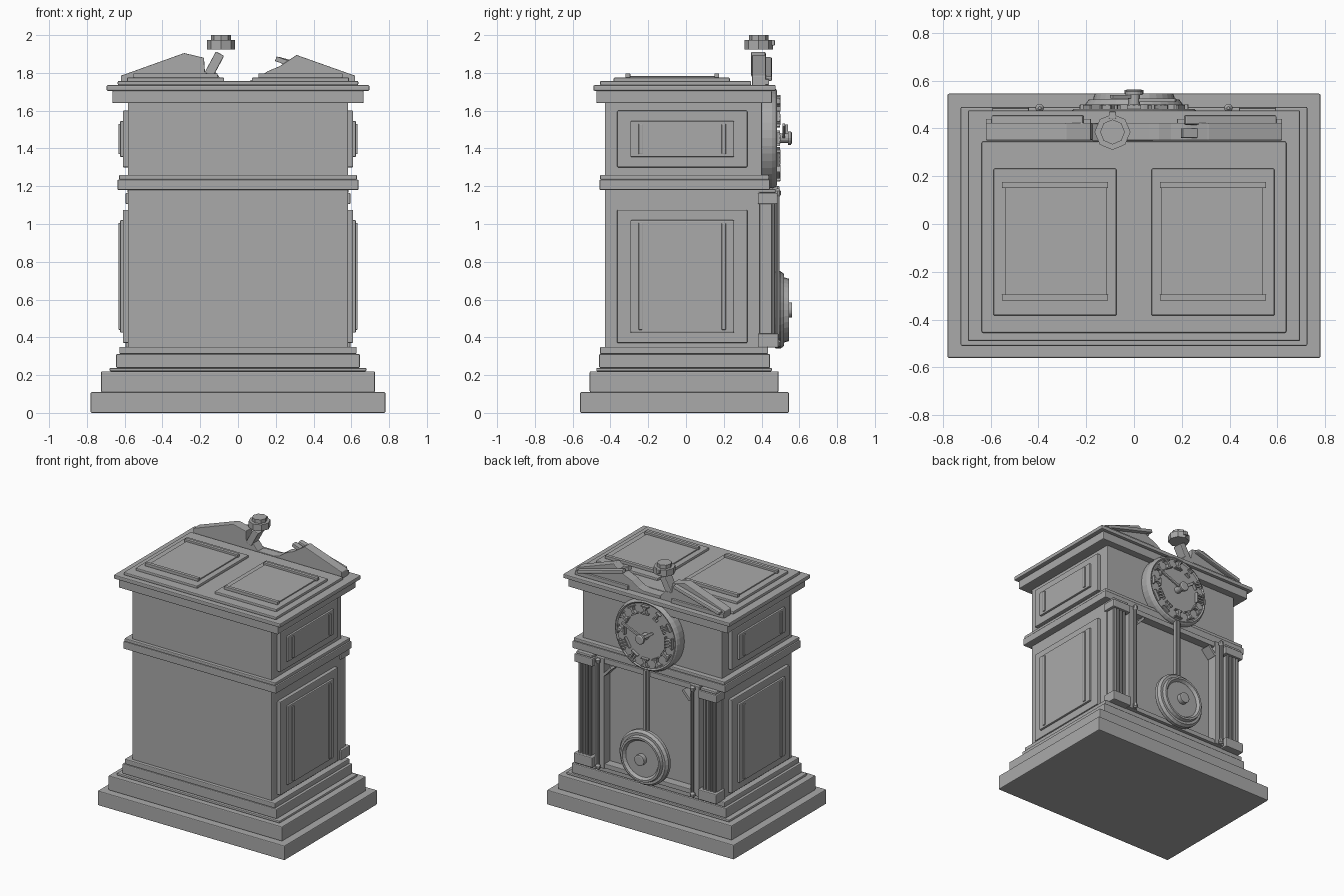
import bpy, bmesh, math
from mathutils import Vector

cube = bpy.data.objects.get("Cube")
if cube:
    bpy.data.objects.remove(cube, do_unlink=True)

stone = bpy.data.materials.new("plain_grey")
stone.use_nodes = True
GREY = (0.4, 0.4, 0.4, 1)
stone.diffuse_color = GREY
stone.node_tree.nodes["Principled BSDF"].inputs["Base Color"].default_value = GREY


def finish(name, bm, bevel=0.0):
    bmesh.ops.recalc_face_normals(bm, faces=bm.faces)
    mesh = bpy.data.meshes.new(name)
    bm.to_mesh(mesh)
    bm.free()
    mesh.materials.append(stone)
    ob = bpy.data.objects.new(name, mesh)
    bpy.context.collection.objects.link(ob)
    if bevel:
        mod = ob.modifiers.new("soft_edges", "BEVEL")
        mod.width = bevel
        mod.segments = 2
        mod.limit_method = "ANGLE"
    return ob


def box(name, x, y, z, bevel=0.006):
    """Box from (min, max) pairs."""
    bm = bmesh.new()
    bmesh.ops.create_cube(bm, size=1)
    for v in bm.verts:
        v.co = [r[0] if c < 0 else r[1] for c, r in zip(v.co, (x, y, z))]
    return finish(name, bm, bevel)


def prism(name, outline, y, bevel=0.004):
    """Outline in x and z, extruded along y."""
    bm = bmesh.new()
    face = bm.faces.new([bm.verts.new((px, y[0], pz)) for px, pz in outline])
    ext = bmesh.ops.extrude_face_region(bm, geom=[face])
    moved = [g for g in ext["geom"] if isinstance(g, bmesh.types.BMVert)]
    bmesh.ops.translate(bm, verts=moved, vec=(0, y[1] - y[0], 0))
    return finish(name, bm, bevel)


def bar(name, a, b, width, y, bevel=0.003):
    """Flat bar between two x-z points."""
    a, b = Vector(a), Vector(b)
    d = (b - a).normalized() * width / 2
    n = Vector((-d.y, d.x))
    return prism(name, [a + n, a - n, b - n, b + n], y, bevel)


def lathe(name, profile, centre, axis="Y", sides=32):
    """Turn (radius, height) points about a vertical or depth axis."""
    bm = bmesh.new()
    rings = []
    for r, h in profile:
        ring = []
        for i in range(sides):
            t = math.tau * i / sides
            u, v = r * math.cos(t), r * math.sin(t)
            p = (u, h, v) if axis == "Y" else (u, v, h)
            ring.append(bm.verts.new(Vector(centre) + Vector(p)))
        rings.append(ring)
    for lo, hi in zip(rings, rings[1:]):
        for i in range(sides):
            j = (i + 1) % sides
            bm.faces.new((lo[i], lo[j], hi[j], hi[i]))
    bm.faces.new(rings[0])
    bm.faces.new(rings[-1])
    return finish(name, bm)


# Stepped base, case and mouldings: half width, depth range, height range
for name, w, y, z in (
    ("plinth", 0.78, (-0.56, 0.545), (0, 0.11)),
    ("base_step", 0.725, (-0.51, 0.49), (0.11, 0.22)),
    ("base_fillet", 0.68, (-0.475, 0.455), (0.22, 0.238)),
    ("base_moulding", 0.645, (-0.46, 0.445), (0.238, 0.312)),
    ("base_bead", 0.628, (-0.455, 0.435), (0.312, 0.35)),
    ("lower_case", 0.583, (-0.43, 0.392), (0.34, 1.19)),
    ("middle_moulding", 0.638, (-0.458, 0.445), (1.18, 1.235)),
    ("middle_bead", 0.63, (-0.455, 0.44), (1.235, 1.26)),
    ("upper_case", 0.583, (-0.43, 0.402), (1.25, 1.65)),
    ("cornice", 0.665, (-0.475, 0.455), (1.64, 1.705)),
    ("cornice_lip", 0.695, (-0.49, 0.475), (1.705, 1.735)),
    ("roof_slab", 0.637, (-0.455, 0.345), (1.735, 1.757)),
):
    box(name, (-w, w), y, z)

# Layered side panels with upright strips
for s, side in ((-1, "right"), (1, "left")):
    def out(depth):
        return tuple(sorted((s * 0.57, s * depth)))
    for level, z0, z1 in (("lower", 0.37, 1.075), ("upper", 1.3, 1.6)):
        tag = f"{side}_{level}"
        box(tag + "_panel", out(0.61), (-0.365, 0.325), (z0, z1))
        box(tag + "_inset", out(0.625), (-0.295, 0.255), (z0 + 0.055, z1 - 0.055))
        for y in (-0.24, 0.2):
            box(tag + "_strip", out(0.633), (y - 0.011, y + 0.011), (z0 + 0.07, z1 - 0.07), 0.003)

    # Roof panels
    def across(a, b):
        return tuple(sorted((s * a, s * b)))
    box(side + "_roof_panel", across(0.073, 0.588), (-0.383, 0.232), (1.75, 1.775))
    box(side + "_roof_inset", across(0.115, 0.54), (-0.31, 0.165), (1.77, 1.783), 0.003)
    for y in (-0.308, 0.163):
        box(side + "_roof_strip", across(0.108, 0.553), (y - 0.013, y + 0.013), (1.775, 1.798), 0.003)

    # Fluted columns
    box(side + "_column_foot", across(0.44, 0.595), (0.38, 0.49), (0.345, 0.42))
    box(side + "_column_cap", across(0.44, 0.595), (0.38, 0.485), (1.105, 1.165))
    box(side + "_column_collar", across(0.45, 0.585), (0.38, 0.475), (1.165, 1.185))
    box(side + "_column_core", across(0.465, 0.575), (0.38, 0.455), (0.41, 1.11))
    for i in range(4):
        x = s * (0.477 + i * 0.0285)
        lathe(side + "_flute", [(0.011, 0.41), (0.011, 1.11)], (x, 0.46, 0), "Z", 8)

    # Slim door posts with knobs at both ends
    post = [(0.006, 0.345), (0.018, 0.355), (0.018, 0.375), (0.011, 0.385), (0.011, 1.145),
            (0.018, 1.155), (0.018, 1.175), (0.006, 1.188)]
    lathe(side + "_door_post", post, (s * 0.395, 0.485, 0), "Z", 10)
    box(side + "_door_stile", across(0.36, 0.435), (0.385, 0.465), (0.35, 1.18), 0.004)
    bar(side + "_corner_bracket", (s * 0.36, 1.06), (s * 0.30, 1.125), 0.02, (0.39, 0.47))

# Door rails and pendulum
box("door_top_rail", (-0.38, 0.38), (0.385, 0.455), (1.14, 1.18), 0.004)
box("door_bottom_rail", (-0.38, 0.38), (0.385, 0.455), (0.35, 0.385), 0.004)
box("pendulum_rod", (-0.022, 0.022), (0.455, 0.485), (0.6, 1.2), 0.004)
box("pendulum_rod_rib", (-0.009, 0.009), (0.48, 0.495), (0.6, 1.2), 0.003)
lathe("pendulum_bob", [(0.195, 0.465), (0.205, 0.475), (0.205, 0.5), (0.19, 0.52), (0.172, 0.52),
                       (0.165, 0.545), (0.15, 0.545), (0.135, 0.525), (0.04, 0.525),
                       (0.04, 0.56), (0.03, 0.562)], (0, 0, 0.545))

# Clock dial with raised rim
DIAL_Z = 1.455
lathe("dial", [(0.268, 0.39), (0.268, 0.455), (0.26, 0.475), (0.25, 0.482), (0.24, 0.475)],
      (0, 0, DIAL_Z), sides=40)


def dial_point(r, angle, shift=0.0):
    """Point on the dial; angle runs from the top, shift is sideways."""
    sn, cs = math.sin(angle), math.cos(angle)
    return (-r * sn - shift * cs, DIAL_Z + r * cs - shift * sn)


# Hour markers as groups of radial bars, crossed on some hours
for hour in range(12):
    a = math.tau * hour / 12
    crossed = hour in (0, 4, 5, 6, 9, 10, 11)
    count = 2 if crossed else hour % 5
    for i in range(count):
        off = (i - (count - 1) / 2) * 0.022
        lean = -off * 2 if crossed else 0
        bar("hour_marker", dial_point(0.17, a, off), dial_point(0.225, a, off + lean),
            0.012, (0.47, 0.5), 0)
    for r in (0.17, 0.225):
        w = 0.011 * max(count, 1) + 0.008
        bar("hour_marker_serif", dial_point(r, a, -w), dial_point(r, a, w), 0.008, (0.47, 0.498), 0)

# Hands and hub
bar("long_hand", (0, DIAL_Z), (0.175, DIAL_Z + 0.07), 0.018, (0.51, 0.525))
bar("short_hand", (0, DIAL_Z), (-0.095, DIAL_Z + 0.065), 0.022, (0.525, 0.54))
lathe("hand_hub", [(0.025, 0.47), (0.025, 0.54), (0.036, 0.54), (0.036, 0.555), (0.028, 0.56)],
      (0, 0, DIAL_Z), sides=16)

# Broken pediment
prism("pediment_right", [(-0.62, 1.73), (-0.62, 1.785), (-0.285, 1.905), (-0.18, 1.88),
                         (-0.175, 1.805), (-0.12, 1.805), (-0.08, 1.755), (-0.08, 1.73)], (0.35, 0.423))
prism("pediment_left", [(0.62, 1.73), (0.62, 1.785), (0.31, 1.895), (0.22, 1.835), (0.155, 1.808),
                        (0.105, 1.772), (0.06, 1.757), (-0.08, 1.757), (-0.08, 1.73)], (0.35, 0.423))
for s in (-1, 1):
    bar("pediment_moulding", (s * 0.595, 1.768), (s * 0.21, 1.872), 0.028, (0.415, 0.455), 0.008)
    bar("pediment_shelf", (s * 0.62, 1.752), (s * 0.18, 1.752), 0.03, (0.41, 0.44), 0.004)
bar("pediment_splinter", (0.2, 1.875), (0.27, 1.85), 0.026, (0.36, 0.4))

# Leaning finial post and its eight-sided cap
bar("finial_post", (-0.155, 1.79), (-0.095, 1.902), 0.05, (0.345, 0.42), 0.006)
lathe("finial", [(0.075, 1.925), (0.075, 1.973), (0.052, 1.973), (0.052, 2.0)],
      (-0.09, 0.385, 0), "Z", 8)
box("finial_peg", (-0.105, -0.075), (0.44, 0.47), (1.945, 1.975), 0.004)
